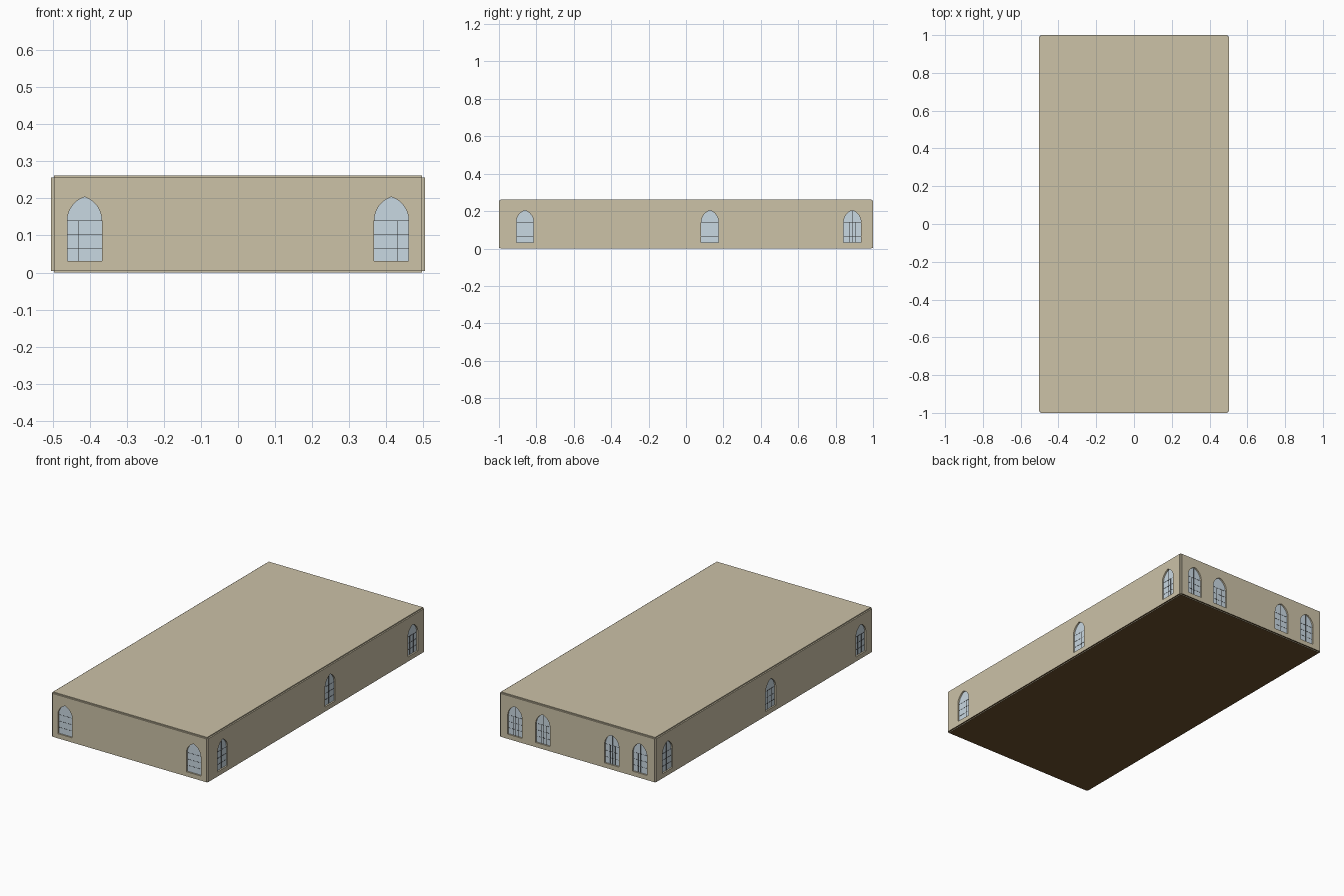
import bpy, bmesh, math
from mathutils import Matrix, Vector

if "Cube" in bpy.data.objects:
    bpy.data.objects.remove(bpy.data.objects["Cube"])


def material(name, rgb):
    m = bpy.data.materials.new(name)
    m.diffuse_color = (*rgb, 1)
    m.use_nodes = True
    m.node_tree.nodes["Principled BSDF"].inputs["Base Color"].default_value = m.diffuse_color
    return m


STONE = material("sandstone", (0.604, 0.539, 0.386))
BASE = material("dark_brown", (0.15, 0.08, 0.027))
GLASS = material("pale_blue_glass", (0.584, 0.687, 0.76))
BAR = material("dark_grey_lead", (0.03, 0.03, 0.03))

HALF_W, SILL, SPRING, APEX = 0.0465, 0.031, 0.140, 0.204
DEPTH = 0.012


def new_object(name, bm, *mats):
    bmesh.ops.recalc_face_normals(bm, faces=bm.faces)
    me = bpy.data.meshes.new(name)
    bm.to_mesh(me)
    bm.free()
    for m in mats:
        me.materials.append(m)
    ob = bpy.data.objects.new(name, me)
    bpy.context.collection.objects.link(ob)
    return ob


def add_box(bm, lo, hi, matrix=Matrix()):
    lo, hi = Vector(lo), Vector(hi)
    m = matrix @ Matrix.Translation((lo + hi) / 2) @ Matrix.Diagonal((*(hi - lo), 1))
    bmesh.ops.create_cube(bm, size=1, matrix=m)


def arch_outline(n=8):
    # pointed arch: two arcs springing from the jambs
    rise = APEX - SPRING
    r = (rise ** 2 + HALF_W ** 2) / (2 * HALF_W)
    end = math.asin(rise / r)
    right = [(HALF_W - r + r * math.cos(end * i / n), SPRING + r * math.sin(end * i / n))
             for i in range(n + 1)]
    left = [(-x, z) for x, z in reversed(right[:-1])]
    return [(-HALF_W, SILL), (HALF_W, SILL)] + right + left


def add_arch(bm, matrix, y0, y1):
    verts = [bm.verts.new(matrix @ Vector((x, y0, z))) for x, z in arch_outline()]
    face = bm.faces.new(verts)
    ext = bmesh.ops.extrude_face_region(bm, geom=[face])
    move = matrix.to_3x3() @ Vector((0, y1 - y0, 0))
    bmesh.ops.translate(bm, vec=move,
                        verts=[v for v in ext["geom"] if isinstance(v, bmesh.types.BMVert)])


def placed(angle, x, y):
    return Matrix.Translation((x, y, 0)) @ Matrix.Rotation(math.radians(angle), 4, "Z")


# window positions; local -y points out of the wall
sites = [placed(0, x, -1) for x in (-0.414, 0.414)]
sites += [placed(180, x, 1) for x in (-0.402, -0.222, 0.222, 0.402)]
sites += [placed(90, 0.504, y) for y in (-0.861, 0.128, 0.889)]
sites += [placed(-90, -0.504, y) for y in (-0.889, -0.06, 0.889)]

# body: three overlapping slabs leave thin notches along every edge
slabs = [((0.496, 0.992, 0), 0.262), ((0.504, 0.992, 0.004), 0.256), ((0.496, 1.0, 0.004), 0.256)]
objs = []
for (hx, hy, z0), z1 in slabs:
    bm = bmesh.new()
    add_box(bm, (-hx, -hy, z0), (hx, hy, z1))
    objs.append(new_object("building_body", bm, STONE, BASE))
body = objs[0]

# arched window openings
bm = bmesh.new()
for m in sites:
    add_arch(bm, m, -0.02, DEPTH)
cutter = new_object("window_cutter", bm, STONE)
cutter.hide_render = True

for ob, op in ((objs[1], "UNION"), (objs[2], "UNION"), (cutter, "DIFFERENCE")):
    mod = body.modifiers.new("shape", "BOOLEAN")
    mod.object, mod.operation, mod.solver = ob, op, "EXACT"
bpy.context.view_layer.update()
dg = bpy.context.evaluated_depsgraph_get()
result = bpy.data.meshes.new_from_object(body.evaluated_get(dg))
body.modifiers.clear()
body.data = result
for ob in objs[1:] + [cutter]:
    bpy.data.objects.remove(ob)

# dark underside
for p in body.data.polygons:
    p.material_index = 1 if p.normal.z < -0.9 and p.center.z < 0.01 else 0

# glass panes and lead bars
glass, bars = bmesh.new(), bmesh.new()
T = 0.0005
for m in sites:
    add_arch(glass, m, DEPTH - 0.003, DEPTH + 0.001)
    y0, y1 = DEPTH - 0.004, DEPTH - 0.002
    for x, top in ((-0.016, SPRING), (0, APEX - 0.002), (0.016, SPRING)):
        add_box(bars, (x - T, y0, SILL), (x + T, y1, top), m)
    for z in (0.066, 0.102, SPRING):
        add_box(bars, (-HALF_W, y0, z - T), (HALF_W, y1, z + T), m)
new_object("window_glass", glass, GLASS)
new_object("window_bars", bars, BAR)
